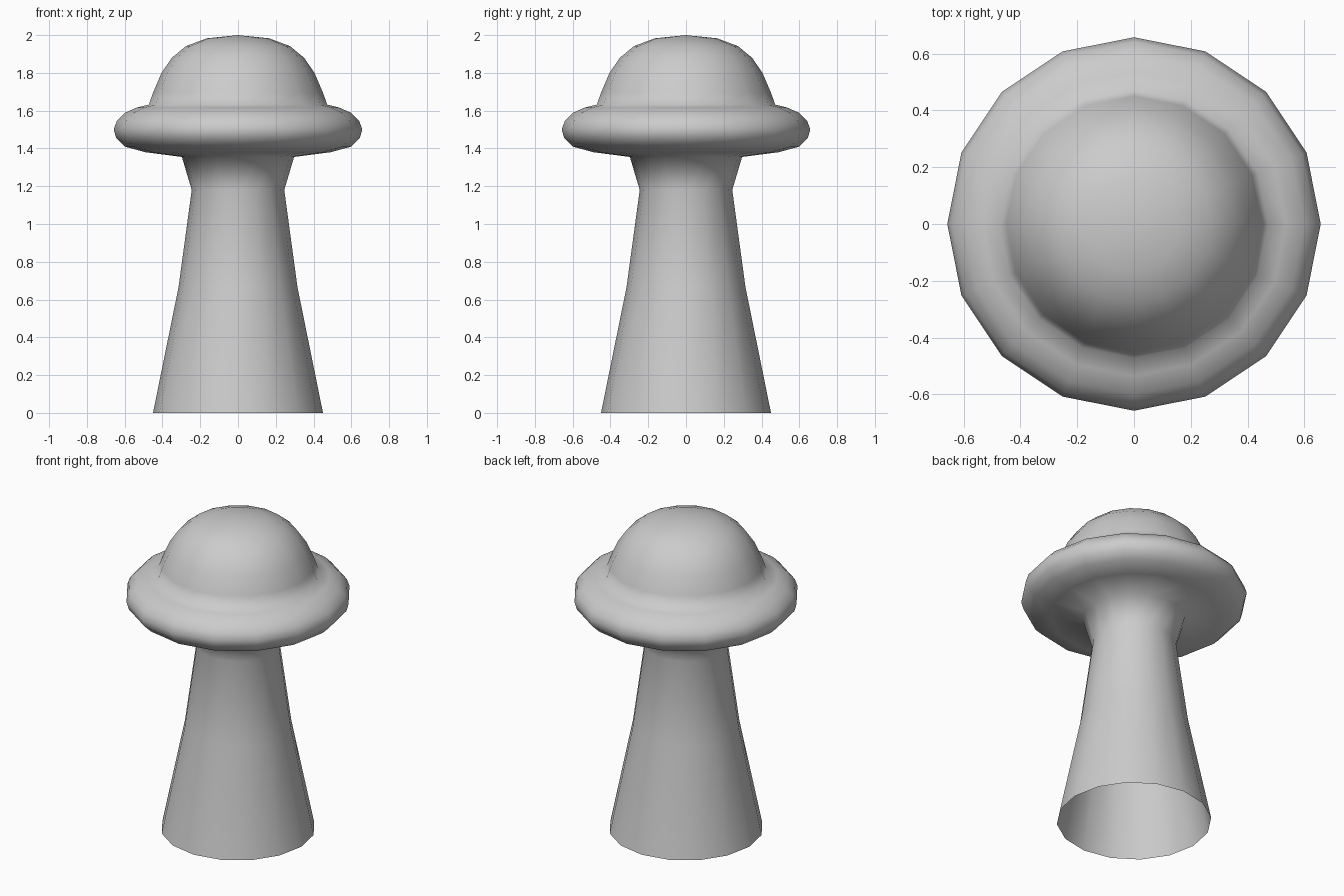
import bpy, bmesh
from math import tau, cos, sin

if "Cube" in bpy.data.objects:
    bpy.data.objects.remove(bpy.data.objects["Cube"])

SIDES = 16


def lathe(name, profile):
    """Revolve (radius, height) points around z; radius 0 closes to a pole."""
    bm = bmesh.new()
    rings = []
    for r, z in profile:
        if r == 0:
            rings.append([bm.verts.new((0, 0, z))] * SIDES)
        else:
            rings.append([bm.verts.new((r * cos(tau * i / SIDES), r * sin(tau * i / SIDES), z))
                          for i in range(SIDES)])
    for low, high in zip(rings, rings[1:]):
        for i in range(SIDES):
            j = (i + 1) % SIDES
            corners = list(dict.fromkeys((low[i], low[j], high[j], high[i])))
            bm.faces.new(corners).smooth = True
    mesh = bpy.data.meshes.new(name)
    bm.to_mesh(mesh)
    bm.free()
    obj = bpy.data.objects.new(name, mesh)
    bpy.context.collection.objects.link(obj)
    return obj


# One continuous open-bottomed shell: stem, rolled brim, dome
stem = [(0.45, 0), (0.315, 0.665), (0.245, 1.18), (0.297, 1.355)]
brim = [(0.49, 1.38), (0.60, 1.41), (0.645, 1.455), (0.658, 1.50),
        (0.642, 1.545), (0.60, 1.588), (0.535, 1.617), (0.472, 1.632)]
dome = [(0.45, 1.695), (0.405, 1.80), (0.35, 1.88), (0.275, 1.942), (0.165, 1.983), (0, 2.0)]
lathe("mushroom_post", stem + brim + dome)
